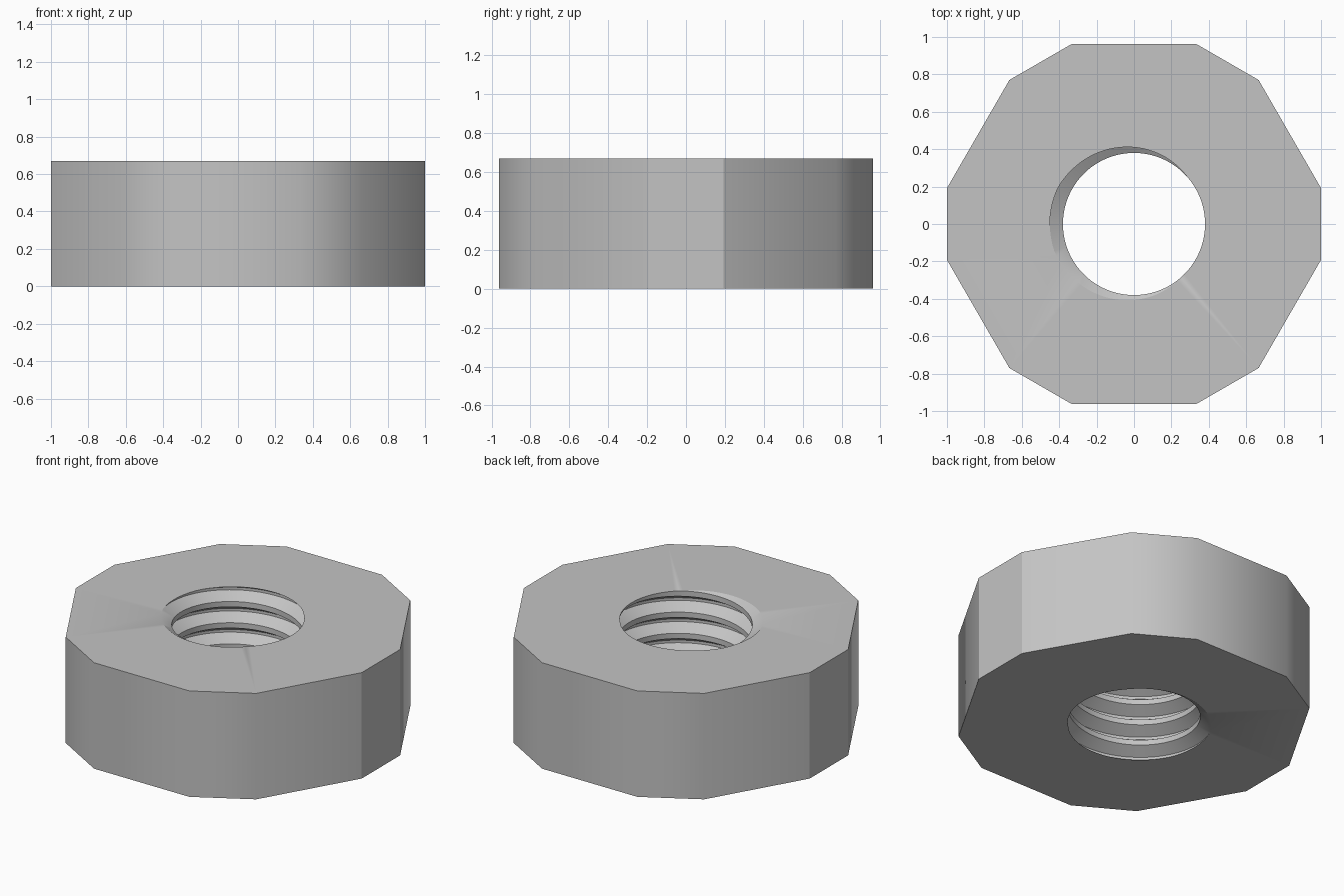
import bpy, bmesh, math

cube = bpy.data.objects.get("Cube")
if cube:
    bpy.data.objects.remove(cube, do_unlink=True)

HEIGHT = 0.67
TURNS = 5
PITCH = HEIGHT / TURNS
MINOR, MAJOR = 0.38, 0.45
SEGMENTS = 96
PHASE = math.radians(177)      # direction where the groove meets both faces
ROOT, CREST = 1 / 16, 3 / 8    # half root width and crest start, in pitches


def thread_radius(turn):
    """Radius of the thread for a distance from the groove centre, in pitches."""
    d = abs(turn - round(turn))
    t = min(max((d - ROOT) / (CREST - ROOT), 0), 1)
    return MAJOR + (MINOR - MAJOR) * t


def thread_column(bm, i):
    """One vertical line of thread points, trimmed to the two flat faces."""
    angle = math.tau * i / SEGMENTS
    shift = (angle - PHASE) / math.tau
    column = []
    for k in range(-2, TURNS + 3):
        for offset in (-CREST, -ROOT, ROOT, CREST):
            z = min(max((k + offset + shift) * PITCH, 0), HEIGHT)
            r = thread_radius(z / PITCH - shift)
            column.append(bm.verts.new((r * math.cos(angle), r * math.sin(angle), z)))
    return column


bm = bmesh.new()

# Threaded hole: right-handed helix
columns = [thread_column(bm, i) for i in range(SEGMENTS + 1)]
for a, b in zip(columns, columns[1:]):
    for j in range(len(a) - 1):
        bm.faces.new((a[j], a[j + 1], b[j + 1], b[j]))
bmesh.ops.remove_doubles(bm, verts=bm.verts[:], dist=0.00005)

# Outer wall: hexagon with cut corners
radius = math.hypot(1, 0.192)
half = math.atan(0.192)
angles = [math.radians(60 * k) + s * half for k in range(6) for s in (-1, 1)]
rings = [[bm.verts.new((radius * math.cos(a), radius * math.sin(a), z)) for a in angles]
         for z in (0, HEIGHT)]
low, high = rings
for i in range(len(angles)):
    n = (i + 1) % len(angles)
    bm.faces.new((low[i], low[n], high[n], high[i]))

# Flat bottom and top around the hole
for z in (0, HEIGHT):
    rim = [e for e in bm.edges if e.is_boundary
           and all(abs(v.co.z - z) < 0.0001 for v in e.verts)]
    bmesh.ops.triangle_fill(bm, edges=rim, use_beauty=True)
bmesh.ops.recalc_face_normals(bm, faces=bm.faces[:])

# Smooth shading, with sharp thread edges, rims and side corners
for face in bm.faces:
    face.smooth = True
for edge in bm.edges:
    side_corner = all(abs(v.co.x) > 0.99 for v in edge.verts)
    if side_corner or edge.calc_face_angle(0) > math.radians(31):
        edge.smooth = False

mesh = bpy.data.meshes.new("threaded_nut")
bm.to_mesh(mesh)
bm.free()
nut = bpy.data.objects.new("threaded_nut", mesh)
bpy.context.collection.objects.link(nut)

# Plain grey metal
grey = bpy.data.materials.new("plain grey")
grey.use_nodes = True
colour = (0.55, 0.55, 0.55, 1)
grey.diffuse_color = colour
grey.node_tree.nodes["Principled BSDF"].inputs["Base Color"].default_value = colour
mesh.materials.append(grey)
